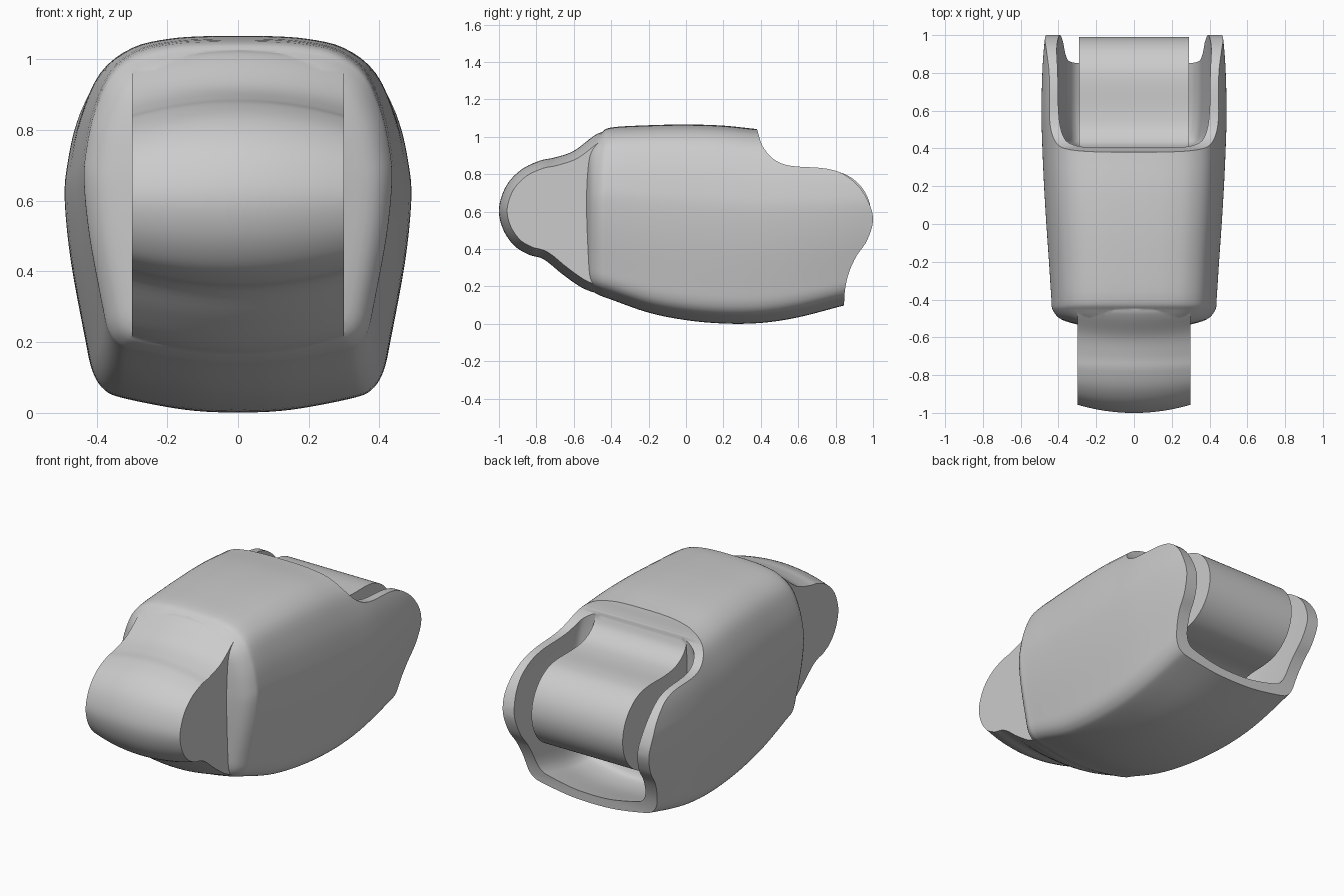
import bpy, bmesh, math
from mathutils import Vector

if "Cube" in bpy.data.objects:
    bpy.data.objects.remove(bpy.data.objects["Cube"])

grey = bpy.data.materials.new("plain_grey")
grey.use_nodes = True
grey.diffuse_color = (0.6, 0.6, 0.6, 1)
grey.node_tree.nodes["Principled BSDF"].inputs["Base Color"].default_value = (0.6, 0.6, 0.6, 1)


def smooth_path(points, steps=5):
    """Catmull-Rom curve through an open list of points."""
    p = [Vector(q) for q in points]
    p = [2 * p[0] - p[1]] + p + [2 * p[-1] - p[-2]]
    out = []
    for a, b, c, d in zip(p, p[1:], p[2:], p[3:]):
        for i in range(steps):
            t = i / steps
            out.append(0.5 * (2 * b + (c - a) * t + (2 * a - 5 * b + 4 * c - d) * t ** 2
                              + (3 * b - a - 3 * c + d) * t ** 3))
    return out + [p[-2]]


def loft(name, rings):
    """Skin closed rings of equal length and cap both ends."""
    bm = bmesh.new()
    loops = [[bm.verts.new(v) for v in ring] for ring in rings]
    n = len(loops[0])
    for a, b in zip(loops, loops[1:]):
        for i in range(n):
            j = (i + 1) % n
            bm.faces.new((a[i], a[j], b[j], b[i]))
    bm.faces.new(loops[0])
    bm.faces.new(loops[-1])
    bmesh.ops.recalc_face_normals(bm, faces=bm.faces)
    mesh = bpy.data.meshes.new(name)
    bm.to_mesh(mesh)
    bm.free()
    mesh.materials.append(grey)
    ob = bpy.data.objects.new(name, mesh)
    bpy.context.collection.objects.link(ob)
    return ob


# Half cross-section as fractions of half width and height, top to bottom
HALF = smooth_path([(0, 1), (.2, .999), (.42, .992), (.64, .968), (.82, .905), (.93, .79), (.985, .67),
                    (1, .57), (.965, .4), (.885, .19), (.845, .105), (.78, .06), (.68, .04),
                    (.4, .014), (.2, .003), (0, 0)], 4)
SECTION = HALF + [Vector((-p.x, p.y)) for p in HALF[-2:0:-1]]


def hull(name, stations):
    """Stations are (y, half width, bottom, top)."""
    return loft(name, [[(p.x * w, y, lo + p.y * (hi - lo)) for p in SECTION]
                       for y, w, lo, hi in smooth_path(stations, 4)])


def tongue(name, outline, half, crown):
    """Side outline swept across x, drawn inwards towards both cheeks."""
    path = smooth_path(outline)
    n = len(path)
    rings = []
    for k in range(-8, 9):
        drop = crown * (k / 8) ** 2
        ring = []
        for i, p in enumerate(path):
            t = (path[min(i + 1, n - 1)] - path[max(i - 1, 0)]).normalized()
            ring.append((half * k / 8, p.x + t.y * drop, p.y - t.x * drop))
        rings.append(ring)
    return loft(name, rings)


def combine(target, tool, operation):
    mod = target.modifiers.new(operation, "BOOLEAN")
    mod.operation = operation
    mod.solver = "EXACT"
    mod.object = tool
    bpy.context.view_layer.objects.active = target
    bpy.ops.object.modifier_apply(modifier=mod.name)
    bpy.data.objects.remove(tool)


# Rounded housing
body = hull("link_body", [(-.535, .29, .23, .95), (-.505, .385, .18, .98), (-.455, .43, .15, 1.02),
                          (-.4, .437, .13, 1.05), (-.2, .45, .06, 1.062), (0, .464, .02, 1.066),
                          (.2, .476, .002, 1.06), (.4, .485, .005, 1.04), (.6, .49, .035, 1.03),
                          (.85, .483, .1, 1.0), (1.05, .465, .15, .98)])

# Trim the rear into two rounded ears
ears = smooth_path([(.38, 1.04), (.41, .95), (.47, .88), (.56, .845), (.75, .83), (.86, .79),
                    (.95, .7), (1, .57), (.97, .45), (.91, .36), (.87, .27), (.85, .18), (.845, .09)])
side = [(p.x, p.y) for p in ears] + [(.84, -.3), (-.8, -.3), (-.8, 1.4), (.37, 1.4)]
combine(body, loft("ear_trim", [[(x, y, z) for y, z in side] for x in (-.7, .7)]), "INTERSECT")

# Hollow between the ears
combine(body, hull("rear_hollow", [(.405, .3, .16, 1.05), (.42, .36, .11, 1.1), (.46, .395, .08, 1.13),
                                   (.6, .412, .085, 1.15), (.85, .412, .15, 1.12),
                                   (1.1, .4, .2, 1.1)]), "DIFFERENCE")

# Crowned front knuckle
combine(body, tongue("front_knuckle",
                     [(-.38, .17), (-.45, .16), (-.55, .19), (-.66, .265), (-.76, .345), (-.84, .37),
                      (-.92, .42), (-.98, .51), (-1, .62), (-.96, .74), (-.88, .825), (-.78, .873),
                      (-.7, .89), (-.6, .925), (-.5, 1), (-.45, 1.025), (-.38, 1.03)],
                     .3, .044), "UNION")

# Rear knuckle inside the hollow
arc = [(.755 + .235 * math.cos(a), .585 + .235 * math.sin(a))
       for a in (math.radians(90 - 22.5 * i) for i in range(9))]
combine(body, tongue("rear_knuckle",
                     [(.35, .99), (.395, .965), (.43, .89), (.5, .84), (.6, .822)] + arc
                     + [(.62, .34), (.52, .29), (.44, .2), (.35, .15)],
                     .29, 0), "UNION")

# Smooth skin with crisp cut edges
bpy.ops.object.select_all(action="DESELECT")
body.select_set(True)
bpy.context.view_layer.objects.active = body
bpy.ops.object.shade_smooth_by_angle(angle=math.radians(32))
